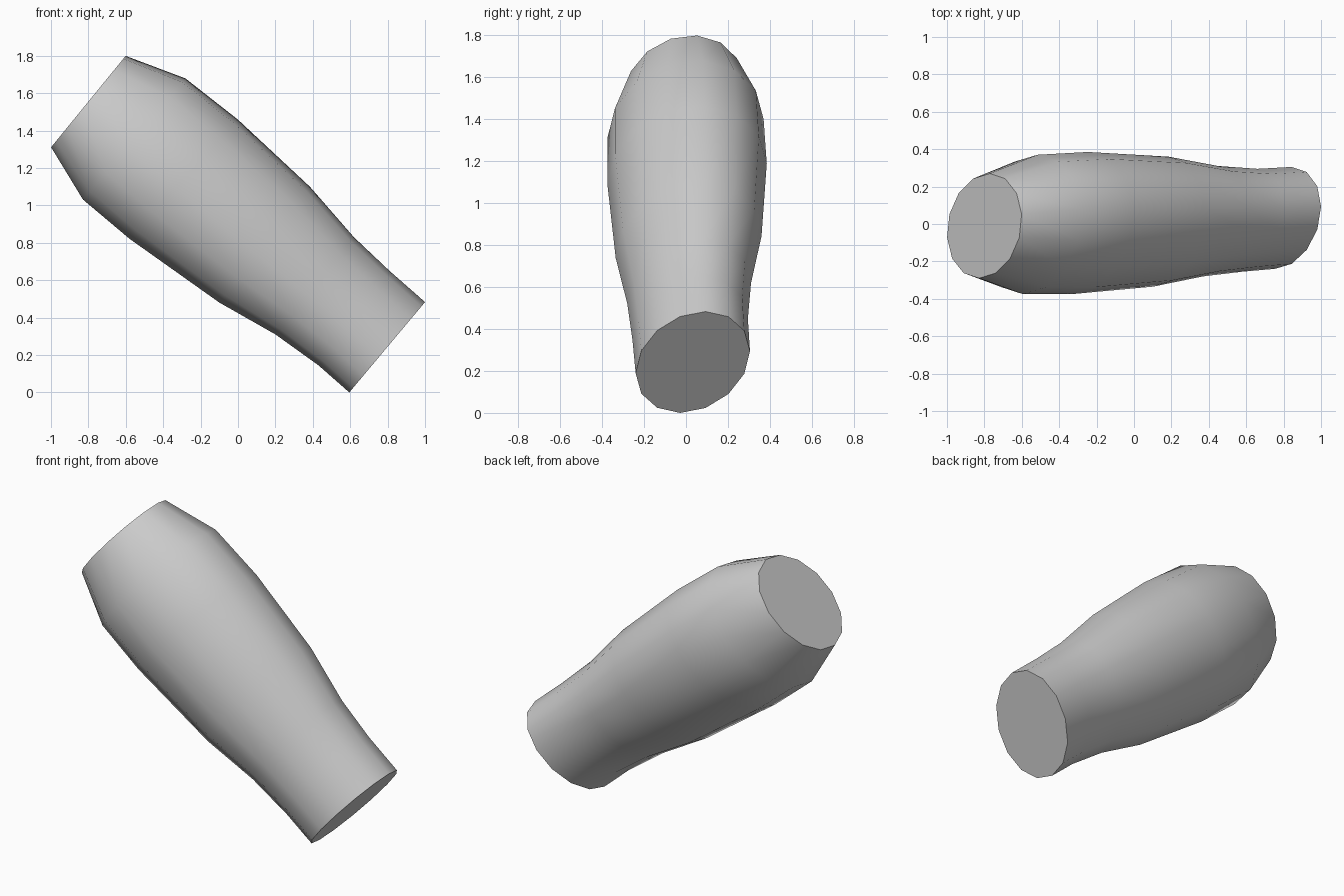
import bpy, bmesh, math

if "Cube" in bpy.data.objects:
    bpy.data.objects.remove(bpy.data.objects["Cube"])

SIDES = 14
# rings along the limb: lower edge (x, z), upper edge (x, z), y min, y max, skew
RINGS = [
    (-1.00, 1.31, -0.60, 1.80, -0.29, 0.27, 0.14),
    (-0.83, 1.03, -0.28, 1.68, -0.375, 0.37, 0.14),
    (-0.58, 0.82, 0.00, 1.46, -0.375, 0.385, 0.15),
    (-0.10, 0.48, 0.385, 1.10, -0.335, 0.36, 0.17),
    (0.20, 0.31, 0.62, 0.83, -0.28, 0.31, 0.19),
    (0.43, 0.145, 0.81, 0.65, -0.255, 0.295, 0.21),
    (0.595, 0.00, 1.00, 0.483, -0.24, 0.305, 0.22),
]

bm = bmesh.new()
loops = []
for x0, z0, x1, z1, ya, yb, skew in RINGS:
    ring = []
    for k in range(SIDES):
        t = 2 * math.pi * k / SIDES
        s = math.sin(t + skew)
        ring.append(bm.verts.new(((x0 + x1) / 2 + (x1 - x0) / 2 * s,
                                  (ya + yb) / 2 + (yb - ya) / 2 * math.cos(t),
                                  (z0 + z1) / 2 + (z1 - z0) / 2 * s)))
    loops.append(ring)

# side walls
for a, b in zip(loops, loops[1:]):
    for k in range(SIDES):
        n = (k + 1) % SIDES
        bm.faces.new((a[k], a[n], b[n], b[k]))

# flat end caps
bm.faces.new(loops[0])
bm.faces.new(loops[-1])
bmesh.ops.recalc_face_normals(bm, faces=bm.faces)

mesh = bpy.data.meshes.new("limb")
bm.to_mesh(mesh)
bm.free()
# settle on the ground plane
low = min(v.co.z for v in mesh.vertices)
for v in mesh.vertices:
    v.co.z -= low

limb = bpy.data.objects.new("limb", mesh)
bpy.context.collection.objects.link(limb)
bpy.context.view_layer.objects.active = limb
limb.select_set(True)
bpy.ops.object.shade_smooth_by_angle(angle=math.radians(50))
